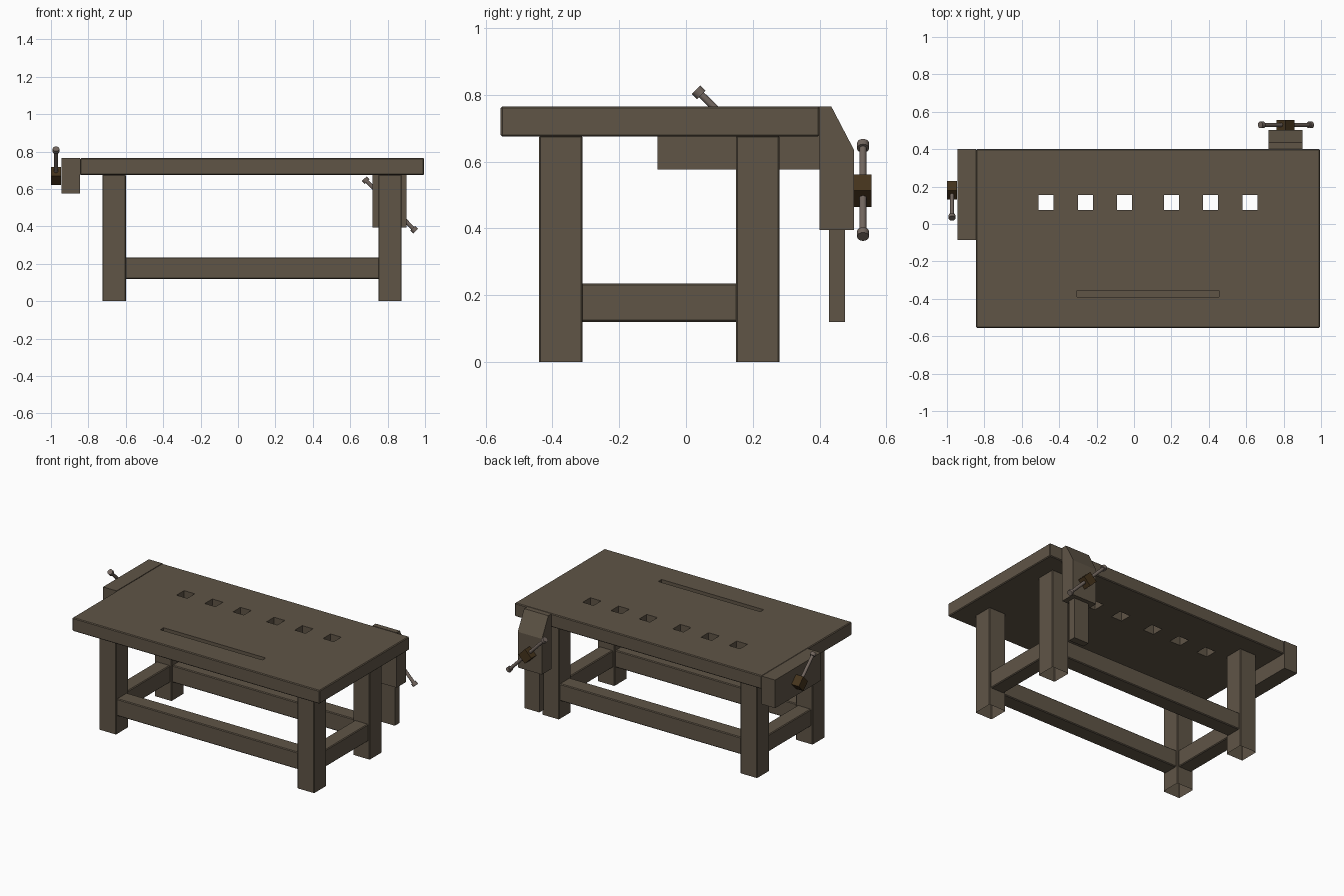
import bpy, bmesh, math
from mathutils import Vector, Matrix

if "Cube" in bpy.data.objects:
    bpy.data.objects.remove(bpy.data.objects["Cube"])


def material(name, rgb):
    m = bpy.data.materials.new(name)
    m.diffuse_color = (*rgb, 1)
    m.use_nodes = True
    m.node_tree.nodes["Principled BSDF"].inputs["Base Color"].default_value = m.diffuse_color
    return m


WOOD = material("wood", (0.115, 0.09, 0.062))
DARK = material("dark_wood", (0.06, 0.034, 0.012))
METAL = material("metal", (0.17, 0.135, 0.115))


def finish(name, bm, mat):
    me = bpy.data.meshes.new(name)
    bm.to_mesh(me)
    bm.free()
    me.materials.append(mat)
    ob = bpy.data.objects.new(name, me)
    bpy.context.collection.objects.link(ob)
    return ob


def add_cube(bm, x, y, z):
    size = (x[1] - x[0], y[1] - y[0], z[1] - z[0])
    mid = Vector((sum(x) / 2, sum(y) / 2, sum(z) / 2))
    bmesh.ops.create_cube(bm, size=1, matrix=Matrix.Translation(mid) @ Matrix.Diagonal((*size, 1)))


def box(name, x, y, z, bevel=0.0, mat=WOOD, open_bottom=False):
    bm = bmesh.new()
    add_cube(bm, x, y, z)
    if open_bottom:
        bm.normal_update()
        bmesh.ops.delete(bm, geom=[f for f in bm.faces if f.normal.z < -0.9], context='FACES_ONLY')
    if bevel:
        edges = [e for e in bm.edges if len(e.link_faces) == 2]
        bmesh.ops.bevel(bm, geom=edges, offset=bevel, segments=1, affect='EDGES')
    return finish(name, bm, mat)


# Bench top with dog holes and a shallow tool slot
top = box("bench_top", (-0.845, 0.995), (-0.555, 0.40), (0.675, 0.765), 0.005)
bm = bmesh.new()
for cx in (-0.47, -0.26, -0.05, 0.20, 0.41, 0.62):
    add_cube(bm, (cx - 0.04, cx + 0.04), (0.075, 0.155), (0.6, 0.85))
add_cube(bm, (-0.305, 0.455), (-0.39, -0.355), (0.735, 0.85))
cutter = finish("hole_cutter", bm, WOOD)
cutter.hide_render = True
mod = top.modifiers.new("holes", 'BOOLEAN')
mod.operation = 'DIFFERENCE'
mod.solver = 'EXACT'
mod.object = cutter
bpy.context.view_layer.objects.active = top
bpy.ops.object.modifier_apply(modifier=mod.name)
bpy.data.objects.remove(cutter)

# Legs
LEG_X = {"left": (-0.725, -0.60), "right": (0.75, 0.875)}
LEG_Y = {"front": (-0.44, -0.31), "back": (0.15, 0.28)}
for sx, x in LEG_X.items():
    for sy, y in LEG_Y.items():
        box(f"{sy}_{sx}_leg", x, y, (0, 0.677), 0.004, open_bottom=True)

# Stretcher rails between the legs
INSET = 0.012
for sy, (a, b) in LEG_Y.items():
    box(f"{sy}_rail", (-0.605, 0.755), (a + INSET, b - INSET), (0.12, 0.235), 0.005)
for sx, (a, b) in LEG_X.items():
    box(f"{sx}_rail", (a + INSET, b - INSET), (-0.315, 0.155), (0.12, 0.235), 0.005)

# End vise jaw
box("end_vise_jaw", (-0.945, -0.845), (-0.085, 0.402), (0.576, 0.765))

# Back vise jaw, extruded from its side profile
profile = [(0.40, 0.765), (0.435, 0.765), (0.503, 0.635), (0.503, 0.395), (0.40, 0.395)]
bm = bmesh.new()
face = bm.faces.new([bm.verts.new((0.72, y, z)) for y, z in profile])
ext = bmesh.ops.extrude_face_region(bm, geom=[face])
bmesh.ops.translate(bm, vec=(0.18, 0, 0), verts=[v for v in ext["geom"] if isinstance(v, bmesh.types.BMVert)])
bmesh.ops.recalc_face_normals(bm, faces=bm.faces)
finish("back_vise_jaw", bm, WOOD)
box("back_vise_guide", (0.758, 0.868), (0.428, 0.476), (0.12, 0.40))


def screw_block(name, center, axis, depth):
    # Square block turned 45 degrees about the screw axis
    bm = bmesh.new()
    bmesh.ops.create_cube(bm, size=1, matrix=Matrix.Translation(center) @ Matrix.Rotation(math.pi / 4, 4, axis)
                          @ Matrix.Diagonal((*[depth if a == axis else 0.069 for a in "XYZ"], 1)))
    finish(name, bm, DARK)


def handle(name, p, q, knobs):
    # Round bar with a wider knob at the chosen ends
    p, q = Vector(p), Vector(q)
    d = (q - p).normalized()
    rot = d.to_track_quat('Z', 'Y').to_matrix().to_4x4()
    bm = bmesh.new()
    pieces = [((p + q) / 2, 0.0105, (q - p).length - 0.01)]
    pieces += [(p + d * 0.011, 0.018, 0.022)] if "p" in knobs else []
    pieces += [(q - d * 0.011, 0.018, 0.022)] if "q" in knobs else []
    for mid, r, length in pieces:
        bmesh.ops.create_cone(bm, cap_ends=True, segments=16, radius1=r, radius2=r, depth=length,
                              matrix=Matrix.Translation(mid) @ rot)
    ob = finish(name, bm, METAL)
    bpy.ops.object.select_all(action='DESELECT')
    ob.select_set(True)
    bpy.context.view_layer.objects.active = ob
    bpy.ops.object.shade_smooth_by_angle()


# Vise screws and handles
screw_block("end_vise_screw", (-0.9725, 0.18, 0.67), "X", 0.055)
handle("end_vise_handle", (-0.973, 0.18, 0.67), (-0.973, 0.03, 0.815), "q")
screw_block("back_vise_screw", (0.81, 0.529, 0.513), "Y", 0.054)
handle("back_vise_handle", (0.675, 0.53, 0.655), (0.95, 0.53, 0.375), "pq")
